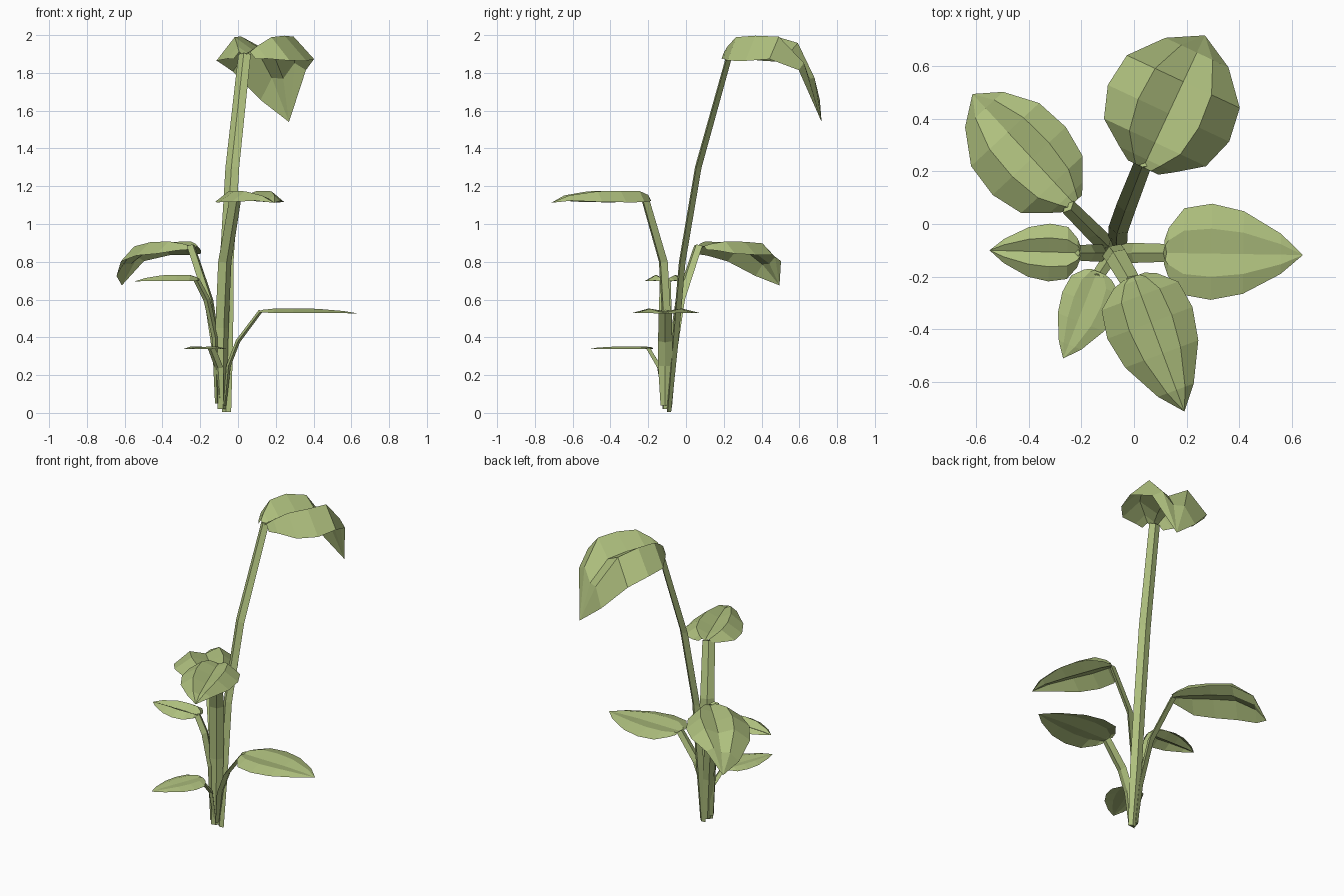
import bpy
from mathutils import Vector

if "Cube" in bpy.data.objects:
    bpy.data.objects.remove(bpy.data.objects["Cube"])

green = bpy.data.materials.new("leaf_green")
green.diffuse_color = (0.43, 0.53, 0.21, 1)
green.use_nodes = True
green.node_tree.nodes["Principled BSDF"].inputs["Base Color"].default_value = green.diffuse_color


def add_mesh(name, verts, faces):
    mesh = bpy.data.meshes.new(name)
    mesh.from_pydata(verts, [], faces)
    mesh.materials.append(green)
    obj = bpy.data.objects.new(name, mesh)
    bpy.context.collection.objects.link(obj)


def strip(rings, cols, closed):
    n = cols if closed else cols - 1
    return [(r * cols + c, r * cols + (c + 1) % cols,
             (r + 1) * cols + (c + 1) % cols, (r + 1) * cols + c)
            for r in range(rings - 1) for c in range(n)]


# Flattened four-sided stem along a short path
def stem(name, path, half_w, half_t=0.018):
    pts = [Vector(p) for p in path]
    head = pts[-1] - pts[0]
    side = Vector((-head.y, head.x, 0)).normalized()
    verts = []
    for i, p in enumerate(pts):
        tangent = (pts[min(i + 1, len(pts) - 1)] - pts[max(i - 1, 0)]).normalized()
        up = tangent.cross(side).normalized()
        k = 0.65 if i == 0 else 0.9 if i == len(pts) - 1 else 1
        verts += [p + side * half_w * k, p + up * half_t * k,
                  p - side * half_w * k, p - up * half_t * k]
    n = len(verts)
    add_mesh(name, verts, strip(len(pts), 4, True)
             + [(3, 2, 1, 0), (n - 4, n - 3, n - 2, n - 1)])


# Leaf blade with M-shaped section: edge, ridge, midrib, ridge, edge
FLAT = ((0, .03, .14, .34, .57, .84, 1), (.25, .5, .9, 1, .86, .42, 0))
DROOP = ((0, .06, .19, .41, .65, .87, 1), (.25, .45, .84, 1, .93, .52, 0))


def leaf(name, base, tip, left, right, heights, ridge, drop,
         profile=FLAT, tilt=0):
    base, tip = Vector((*base, 0)), Vector((*tip, 0))
    u = (tip - base).normalized()
    side = Vector((-u.y, u.x, 0))
    verts = []
    for t, w, z in zip(*profile, heights):
        mid = base.lerp(tip, t) + Vector((0, 0, z))
        for s, dz in ((left, -drop), (left * .5, ridge), (0, 0),
                      (-right * .5, ridge), (-right, -drop)):
            rise = dz * min(1, w * 1.1) - tilt * s * w * t ** 5
            verts.append(mid + side * s * w + Vector((0, 0, rise)))
    # Close the blade to a single tip point
    verts = verts[:-5] + [verts[-3]]
    last = len(verts) - 1
    faces = strip(6, 5, False) + [(25 + c, 26 + c, last) for c in range(4)]
    add_mesh(name, verts, [tuple(reversed(f)) for f in faces])


# Tall drooping leaf at the back
stem("tall_stem", [(-.06, -.09, .005), (-.062, -.055, .4), (-.06, -.02, .8),
                   (-.03, .065, 1.3), (.035, .232, 1.9)], .038)
leaf("tall_leaf", (.035, .215), (.27, .718), .255, .255,
     (1.89, 1.905, 1.92, 1.92, 1.90, 1.77, 1.54), .075, .06, DROOP, 1.2)

# Back left drooping leaf
stem("back_left_stem", [(-.09, -.09, .03), (-.11, -.075, .3),
                        (-.155, -.03, .6), (-.25, .065, .885)], .034)
leaf("back_left_leaf", (-.23, .08), (-.615, .495), .205, .175,
     (.875, .88, .88, .875, .86, .79, .675), .03, .04, DROOP, .8)

# Small left leaf
stem("left_stem", [(-.11, -.11, .05), (-.12, -.11, .4),
                   (-.165, -.11, .6), (-.22, -.11, .705)], .032)
leaf("left_leaf", (-.205, -.11), (-.55, -.1), .112, .108,
     (.70, .702, .702, .702, .702, .70, .695), .028, .004)

# Low right leaf
stem("right_stem", [(-.07, -.11, .04), (-.05, -.11, .25),
                    (0, -.11, .38), (.12, -.11, .54)], .038, .012)
leaf("right_leaf", (.115, -.11), (.643, -.118), .19, .176,
     (.535, .538, .538, .538, .538, .533, .525), .014, .01)

# Lowest small front left leaf
stem("low_front_stem", [(-.09, -.11, .04), (-.1, -.14, .24),
                        (-.14, -.2, .342)], .026, .012)
leaf("low_front_leaf", (-.14, -.18), (-.27, -.512), .125, .095,
     (.342, .343, .343, .343, .343, .342, .338), .008, .006)

# High front leaf
stem("front_stem", [(-.085, -.11, .02), (-.085, -.1, .45),
                    (-.07, -.12, .8), (-.015, -.215, 1.13)], .042)
leaf("front_leaf", (0, -.2), (.192, -.714), .168, .178,
     (1.13, 1.135, 1.14, 1.14, 1.14, 1.135, 1.112), .035, .025)
